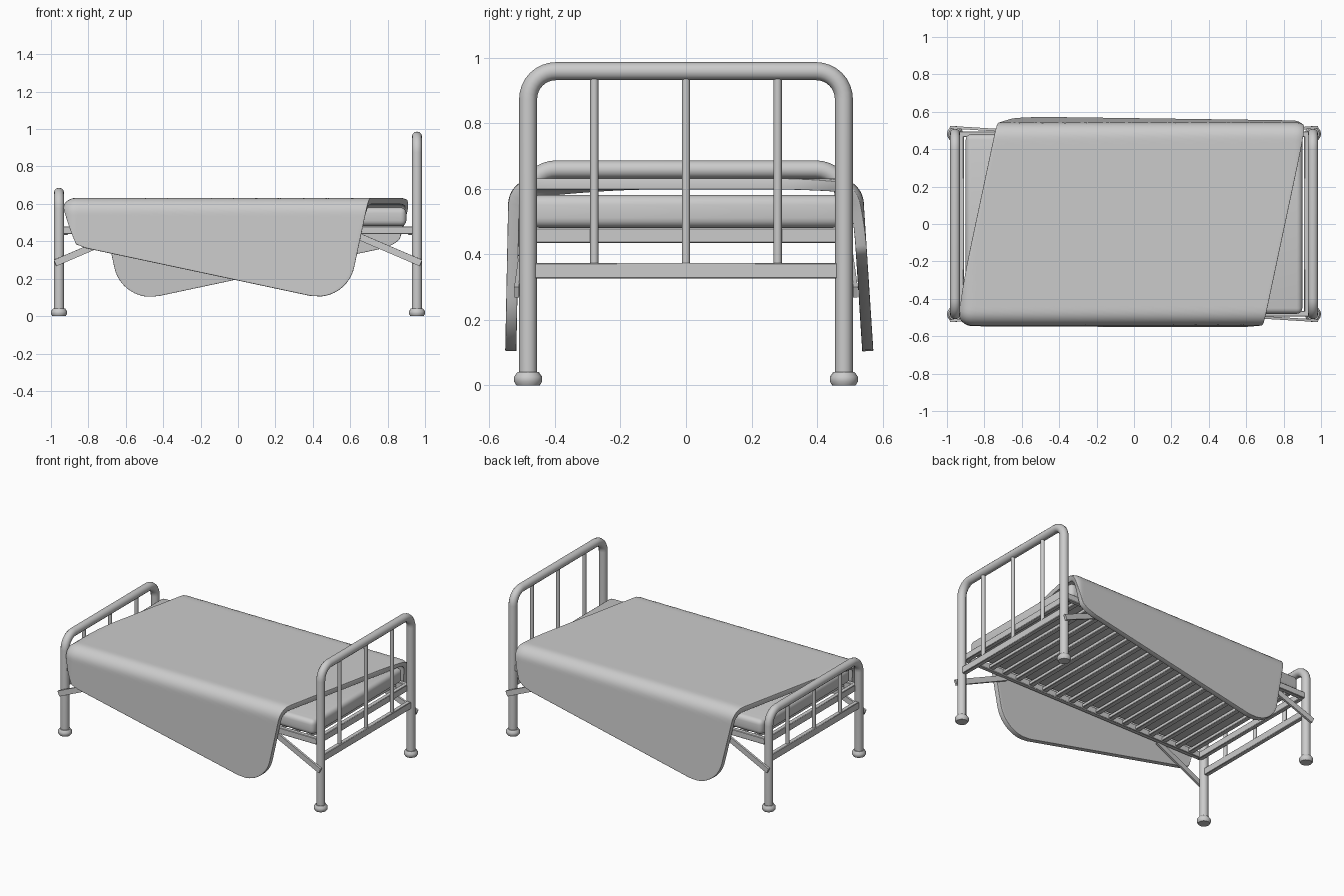
import bpy, bmesh
from math import sin, cos, pi, radians, hypot, sqrt
from mathutils import Vector

if "Cube" in bpy.data.objects:
    bpy.data.objects.remove(bpy.data.objects["Cube"])

END_X, LEG_Y = 0.957, 0.482


def finish(name, bm, smooth=True):
    bmesh.ops.recalc_face_normals(bm, faces=bm.faces[:])
    me = bpy.data.meshes.new(name)
    bm.to_mesh(me)
    bm.free()
    ob = bpy.data.objects.new(name, me)
    bpy.context.collection.objects.link(ob)
    if smooth:
        bpy.context.view_layer.objects.active = ob
        bpy.ops.object.select_all(action='DESELECT')
        ob.select_set(True)
        bpy.ops.object.shade_smooth_by_angle(angle=radians(40))
    return ob


def box(name, center, size, bevel=0.003, segments=1):
    bm = bmesh.new()
    bmesh.ops.create_cube(bm, size=1)
    for v in bm.verts:
        v.co = Vector(center) + Vector([v.co[i] * size[i] for i in range(3)])
    bmesh.ops.bevel(bm, geom=bm.edges[:], offset=bevel, segments=segments,
                    profile=0.5, affect='EDGES')
    return finish(name, bm)


def tube(name, pts, radius):
    cu = bpy.data.curves.new(name, 'CURVE')
    cu.dimensions = '3D'
    cu.bevel_depth = radius
    cu.bevel_resolution = 4
    cu.use_fill_caps = True
    sp = cu.splines.new('POLY')
    sp.points.add(len(pts) - 1)
    for p, co in zip(sp.points, pts):
        p.co = (*co, 1)
        p.radius = 1
    sp.use_smooth = True
    ob = bpy.data.objects.new(name, cu)
    bpy.context.collection.objects.link(ob)
    return ob


def flat_bar(name, p, q, height, thick):
    # flat strip between two points, its broad side facing outwards
    p, q = Vector(p), Vector(q)
    d = (q - p).normalized()
    side = d.cross(Vector((0, 0, 1))).normalized()
    up = side.cross(d)
    bm = bmesh.new()
    bmesh.ops.create_cube(bm, size=1)
    for v in bm.verts:
        v.co = ((p + q) / 2 + d * v.co.x * (q - p).length
                + side * v.co.y * thick + up * v.co.z * height)
    return finish(name, bm)


def foot_cap(name, x, y):
    # lathed rubber foot
    prof = [(0, 0), (0.036, 0), (0.043, 0.012), (0.043, 0.026), (0.033, 0.04), (0, 0.04)]
    bm = bmesh.new()
    vs = [bm.verts.new((r, 0, z)) for r, z in prof]
    es = [bm.edges.new(e) for e in zip(vs, vs[1:])]
    bmesh.ops.spin(bm, geom=vs + es, axis=(0, 0, 1), cent=(0, 0, 0),
                   angle=2 * pi, steps=16)
    bmesh.ops.remove_doubles(bm, verts=bm.verts[:], dist=1e-5)
    bmesh.ops.translate(bm, verts=bm.verts[:], vec=(x, y, 0))
    finish(name, bm)


# Headboard and footboard
for label, sx, top in (("headboard", 1, 0.959), ("footboard", -1, 0.659)):
    x, r = sx * END_X, 0.085
    arc = [(LEG_Y - r + r * cos(a), top - r + r * sin(a))
           for a in [i * pi / 16 for i in range(9)]]
    half = [(LEG_Y, 0.03)] + arc
    path = half + [(-y, z) for y, z in reversed(half)]
    tube(label + "_tube", [(x, y, z) for y, z in path], 0.0275)
    for i, y in enumerate((-0.28, 0, 0.28)):
        tube(f"{label}_spindle_{i}", [(x, y, 0.36), (x, y, top)], 0.0125)
    box(label + "_lower_bar", (x, 0, 0.35), (0.03, 0.93, 0.048))
    box(label + "_frame_end", (sx * 0.925, 0, 0.457), (0.03, 0.96, 0.045))
    for sy in (-1, 1):
        foot_cap(f"{label}_foot_{sy}", x, sy * LEG_Y)
        # Diagonal braces from legs to side rails
        flat_bar(f"{label}_brace_{sy}", (sx * 0.978, sy * 0.517, 0.284),
                 (sx * 0.60, sy * 0.494, 0.446), 0.036, 0.014)

# Side rails and cross slats
for sy in (-1, 1):
    box(f"side_rail_{sy}", (0, sy * 0.48, 0.459), (1.87, 0.03, 0.042))
for i in range(17):
    box(f"slat_{i}", (-0.84 + i * 0.105, 0, 0.458), (0.034, 0.95, 0.024))

# Mattress
box("mattress", (0, 0, 0.531), (1.8, 0.96, 0.1), 0.03, 4)

# Blanket: rotated rounded rectangle, folded over the mattress edges
L, W, R, TH = 0.81, 0.925, 0.2, radians(12)
AX, AY, BEND, TOP = 0.865, 0.463, 0.08, 0.632


def drape(x, s):
    ex, ey = max(abs(x) - AX, 0), max(abs(s) - AY, 0)
    d = hypot(ex, ey)
    bx, by = max(-AX, min(AX, x)), max(-AY, min(AY, s))
    if d < 1e-9:
        return Vector((x, s, TOP))
    a = min(d / BEND, pi / 2)
    out, drop = BEND * sin(a), BEND * (1 - cos(a)) + max(d - BEND * pi / 2, 0)
    flare = 0.065 * max(drop - 0.08, 0) if s > 0 else 0.02 * max(drop - 0.08, 0)
    out += flare
    return Vector((bx + (out * ex / d if x > 0 else -out * ex / d),
                   by + (out * ey / d if s > 0 else -out * ey / d), TOP - drop))


N, M = 84, 84
bm = bmesh.new()
grid = []
for j in range(M + 1):
    t = -1 + 2 * j / M
    w = W * (0.4 * t + 0.6 * sin(t * pi / 2))
    over = max(abs(w) - (W - R), 0)
    hl = L - R + sqrt(max(R * R - over * over, 0))
    row = []
    for i in range(N + 1):
        u = hl * (-1 + 2 * i / N)
        row.append(bm.verts.new(drape(-0.02 + u * cos(TH) + w * sin(TH),
                                      -u * sin(TH) + w * cos(TH))))
    grid.append(row)
for j in range(M):
    for i in range(N):
        bm.faces.new((grid[j][i], grid[j][i + 1], grid[j + 1][i + 1], grid[j + 1][i]))
blanket = finish("blanket", bm)
if blanket.data.polygons[(M // 2) * N + N // 2].normal.z < 0:
    blanket.data.flip_normals()
sol = blanket.modifiers.new("thickness", 'SOLIDIFY')
sol.thickness = 0.034
sol.offset = -1
bev = blanket.modifiers.new("hem", 'BEVEL')
bev.width = 0.01
bev.segments = 3
bev.limit_method = 'ANGLE'
bev.angle_limit = radians(60)
